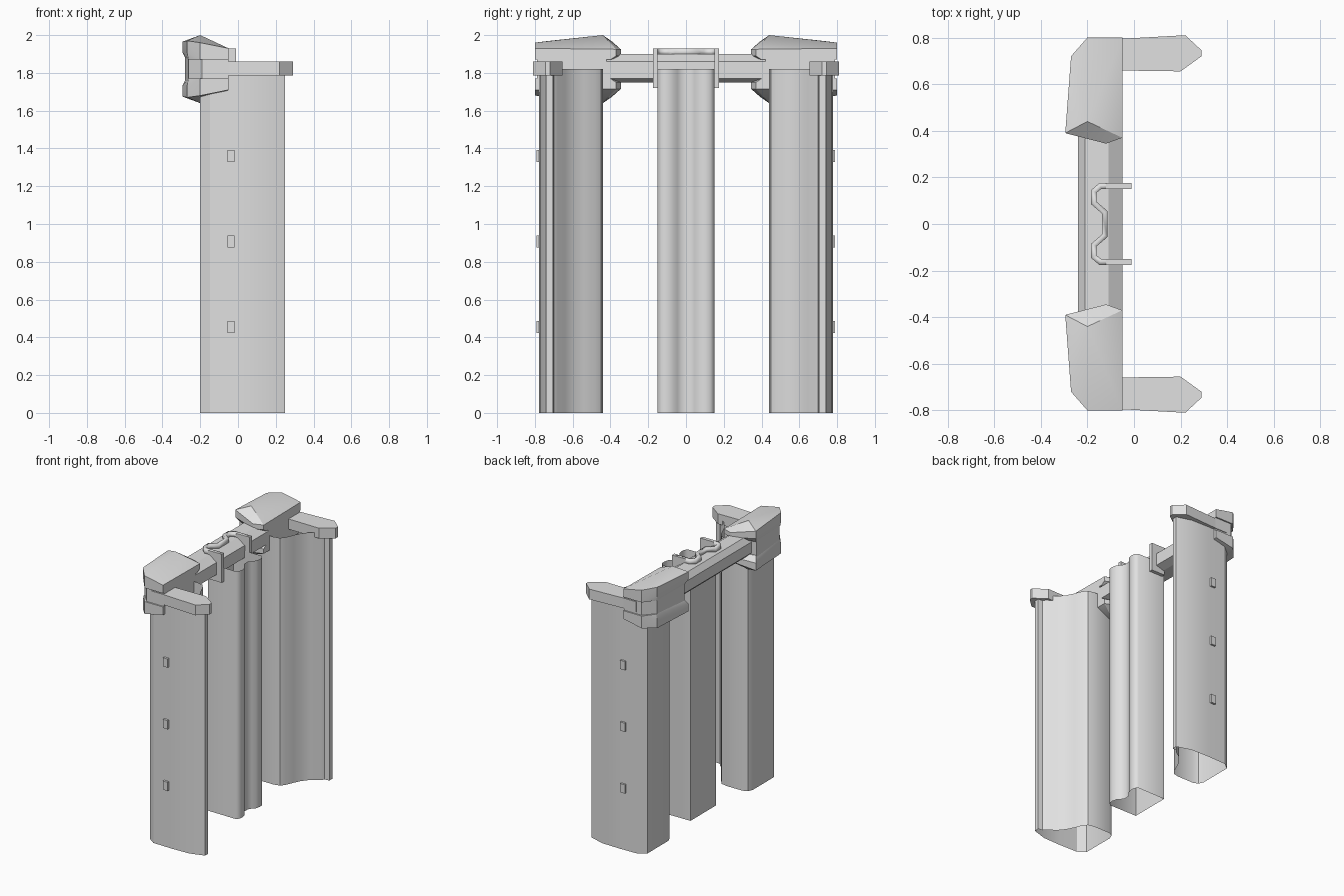
import bpy
import bmesh
from math import radians

old = bpy.data.objects.get("Cube")
if old:
    bpy.data.objects.remove(old, do_unlink=True)

grey = bpy.data.materials.new("light_grey")
grey.use_nodes = True
colour = (0.75, 0.75, 0.75, 1)
grey.diffuse_color = colour
grey.node_tree.nodes["Principled BSDF"].inputs["Base Color"].default_value = colour


def finish(name, bm, smooth=0):
    bmesh.ops.recalc_face_normals(bm, faces=bm.faces)
    mesh = bpy.data.meshes.new(name)
    bm.to_mesh(mesh)
    bm.free()
    mesh.materials.append(grey)
    obj = bpy.data.objects.new(name, mesh)
    bpy.context.collection.objects.link(obj)
    if smooth:
        bpy.ops.object.select_all(action='DESELECT')
        obj.select_set(True)
        bpy.context.view_layer.objects.active = obj
        bpy.ops.object.shade_smooth_by_angle(angle=radians(smooth))
    return obj


def prism(name, outline, z0, z1, capped=True, closed=True, smooth=0):
    """Extrude an (x, y) outline upward, as a solid or as an open sheet."""
    bm = bmesh.new()
    low = [bm.verts.new((x, y, z0)) for x, y in outline]
    high = [bm.verts.new((x, y, z1)) for x, y in outline]
    n = len(outline)
    for i in range(n if closed else n - 1):
        j = (i + 1) % n
        bm.faces.new((low[i], low[j], high[j], high[i]))
    if capped:
        bm.faces.new(low)
        bm.faces.new(high)
    return finish(name, bm, smooth)


def hull(name, points):
    bm = bmesh.new()
    for p in points:
        bm.verts.new(p)
    bmesh.ops.convex_hull(bm, input=bm.verts)
    bmesh.ops.dissolve_limit(bm, angle_limit=radians(3), verts=bm.verts, edges=bm.edges)
    return finish(name, bm, 25)


def box(name, x0, x1, y0, y1, z0, z1):
    return prism(name, [(x0, y0), (x1, y0), (x1, y1), (x0, y1)], z0, z1)


# Outlines for the +y side
column = [(.25, .74), (.14, .773), (0, .777), (-.147, .773), (-.2, .735), (-.2, .49), (-.185, .455),
          (-.15, .44), (-.02, .44), (.025, .45), (.05, .48), (.075, .54), (.1, .59), (.14, .64),
          (.2, .68), (.215, .7), (.25, .705)]
arm = [(-.15, .66), (.2, .655), (.29, .72), (.29, .745), (.22, .81), (-.05, .795), (-.15, .795)]
core = [(-.05, .79), (-.19, .79), (-.262, .71), (-.28, .42), (-.05, .42)]
cap = [(-.05, .8, 1.93), (-.2, .8, 1.96), (-.27, .72, 1.97), (-.295, .39, 1.965),
       (-.2, .44, 2.0), (-.12, .345, 1.925), (-.05, .37, 1.925),
       (-.12, .345, 1.89), (-.05, .37, 1.89), (-.295, .39, 1.91), (-.27, .72, 1.91),
       (-.05, .8, 1.87), (-.2, .8, 1.87), (-.262, .72, 1.87), (-.275, .42, 1.87),
       (-.12, .38, 1.87), (-.05, .4, 1.87)]

for side, label in ((1, "back"), (-1, "front")):
    def flip(points):
        return [(p[0], p[1] * side, *p[2:]) for p in points]

    # Hollow corner column with its outer studs
    prism(label + "_column", flip(column), 0, 1.82, capped=False, smooth=28)
    for i in range(3):
        z = .455 + i * .453
        box(f"{label}_stud_{i + 1}", -.056, -.018, side * .78 - .012, side * .78 + .01,
            z - .032, z + .032)

    # Bracket arm, bracket core and the paired end caps
    prism(label + "_bracket_arm", flip(arm), 1.785, 1.86)
    prism(label + "_bracket_core", flip(core), 1.76, 1.88)
    upper = flip(cap)
    hull(label + "_upper_cap", upper)
    hull(label + "_lower_cap", [(x, y, 3.64 - z) for x, y, z in upper])

    # Clip plate beside the middle column
    box(label + "_clip_plate", -.12, -.01, side * .163 - .013, side * .163 + .013, 1.72, 1.93)

# Hollow middle column with a grooved face
half = [(-.14, .148), (.085, .15), (.105, .13), (.108, .1), (.1, .065), (.08, .045), (.065, .02)]
prism("middle_column", half + [(x, -y) for x, y in reversed(half)], 0, 1.82,
      capped=False, smooth=50)

# Chamfered cross beam
beam = [(-.21, 1.9), (-.11, 1.9), (-.05, 1.86), (-.05, 1.77),
        (-.11, 1.75), (-.21, 1.75), (-.24, 1.78), (-.24, 1.86)]
bm = bmesh.new()
ends = [[bm.verts.new((x, y, z)) for x, z in beam] for y in (-.45, .45)]
for i in range(len(beam)):
    j = (i + 1) % len(beam)
    bm.faces.new((ends[0][i], ends[0][j], ends[1][j], ends[1][i]))
for end in ends:
    bm.faces.new(end)
finish("cross_beam", bm)

# Bent strap lying on the beam
bend = [(-.01, .163), (-.145, .163), (-.172, .14), (-.172, .09), (-.125, .05)]
strap = prism("clip_strap", bend + [(x, -y) for x, y in reversed(bend)], 1.89, 1.93,
              capped=False, closed=False, smooth=50)
solid = strap.modifiers.new("Thickness", 'SOLIDIFY')
solid.thickness = .026
solid.offset = 0
